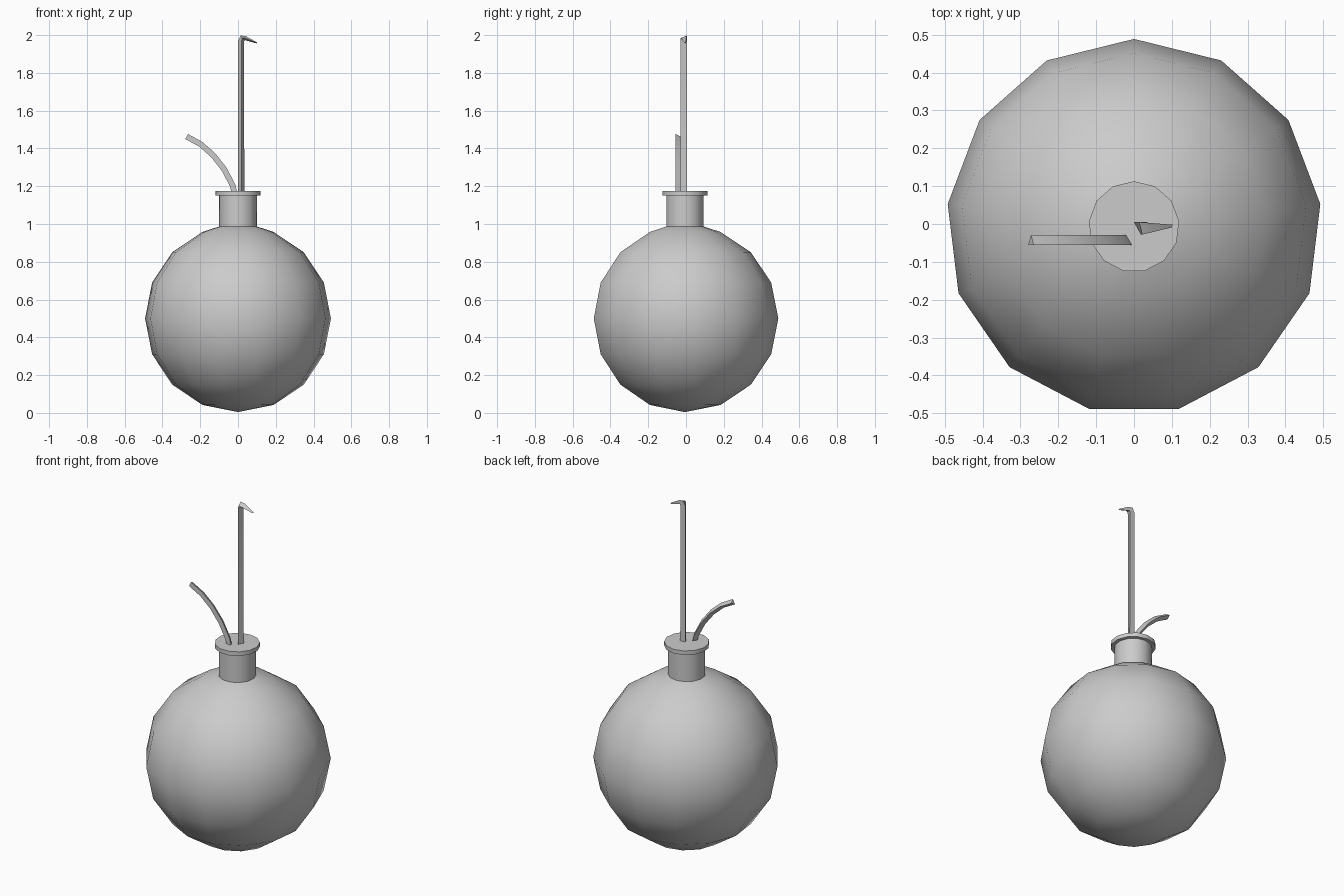
import bpy, bmesh
from math import sin, cos, pi, radians

if "Cube" in bpy.data.objects:
    bpy.data.objects.remove(bpy.data.objects["Cube"])

SIDES = 13
CY = -0.007          # axis of the flask in y
R = 0.4957           # bulb radius


def loft(name, rings, angle):
    """Skin a list of closed rings, cap both ends, smooth by angle."""
    bm = bmesh.new()
    loops = [[bm.verts.new(p) for p in ring] for ring in rings]
    for a, b in zip(loops, loops[1:]):
        n = len(a)
        for i in range(n):
            j = (i + 1) % n
            bm.faces.new((a[i], a[j], b[j], b[i]))
    bm.faces.new(loops[0])
    bm.faces.new(loops[-1])
    bmesh.ops.remove_doubles(bm, verts=bm.verts, dist=1e-5)
    bmesh.ops.recalc_face_normals(bm, faces=bm.faces)
    me = bpy.data.meshes.new(name)
    bm.to_mesh(me)
    bm.free()
    ob = bpy.data.objects.new(name, me)
    bpy.context.collection.objects.link(ob)
    bpy.ops.object.select_all(action='DESELECT')
    ob.select_set(True)
    bpy.context.view_layer.objects.active = ob
    bpy.ops.object.shade_smooth_by_angle(angle=radians(angle))
    return ob


def ring(r, z):
    """Thirteen-sided ring with one corner towards the back."""
    return [(r * sin(2 * pi * i / SIDES), CY + r * cos(2 * pi * i / SIDES), z)
            for i in range(SIDES)]


# round bulb running up into the neck
bulb = [ring(max(R * sin(a * pi / 8), 1e-6), 0.5 - R * cos(a * pi / 8))
        for a in range(8)]
loft("flask_bulb", bulb + [ring(0.1, 0.987), ring(0.1, 1.153)], 50)

# flat rim closed by a stopper
loft("flask_rim", [ring(0.12, 1.152), ring(0.12, 1.176)], 40)

# short tube bending to the left: triangular section swept along a path
path = [(-0.015, 1.150), (-0.029, 1.206), (-0.074, 1.291), (-0.132, 1.365),
        (-0.198, 1.423), (-0.272, 1.463)]
rings = []
for i, (x, z) in enumerate(path):
    x0, z0 = path[max(i - 1, 0)]
    x1, z1 = path[min(i + 1, len(path) - 1)]
    d = ((x1 - x0) ** 2 + (z1 - z0) ** 2) ** 0.5
    nx, nz = (z1 - z0) / d * 0.015, -(x1 - x0) / d * 0.015
    rings.append([(x - nx, -0.055, z - nz), (x + nx, -0.055, z + nz),
                  (x, -0.029, z)])
loft("short_tube", rings, 30)

# tall tube with a hooked, tapering spout
loft("tall_tube", [
    [(0.0, 0.005, 1.15), (0.034, 0.005, 1.15), (0.018, -0.028, 1.15)],
    [(0.0, 0.005, 1.97), (0.031, 0.005, 1.96), (0.018, -0.028, 1.965)],
    [(0.014, 0.005, 1.998), (0.034, 0.005, 1.972), (0.022, -0.028, 1.984)],
    [(0.040, 0.003, 1.995), (0.038, 0.003, 1.973), (0.038, -0.024, 1.984)],
    [(0.102, -0.002, 1.961), (0.098, -0.002, 1.956), (0.100, -0.009, 1.958)],
], 30)
